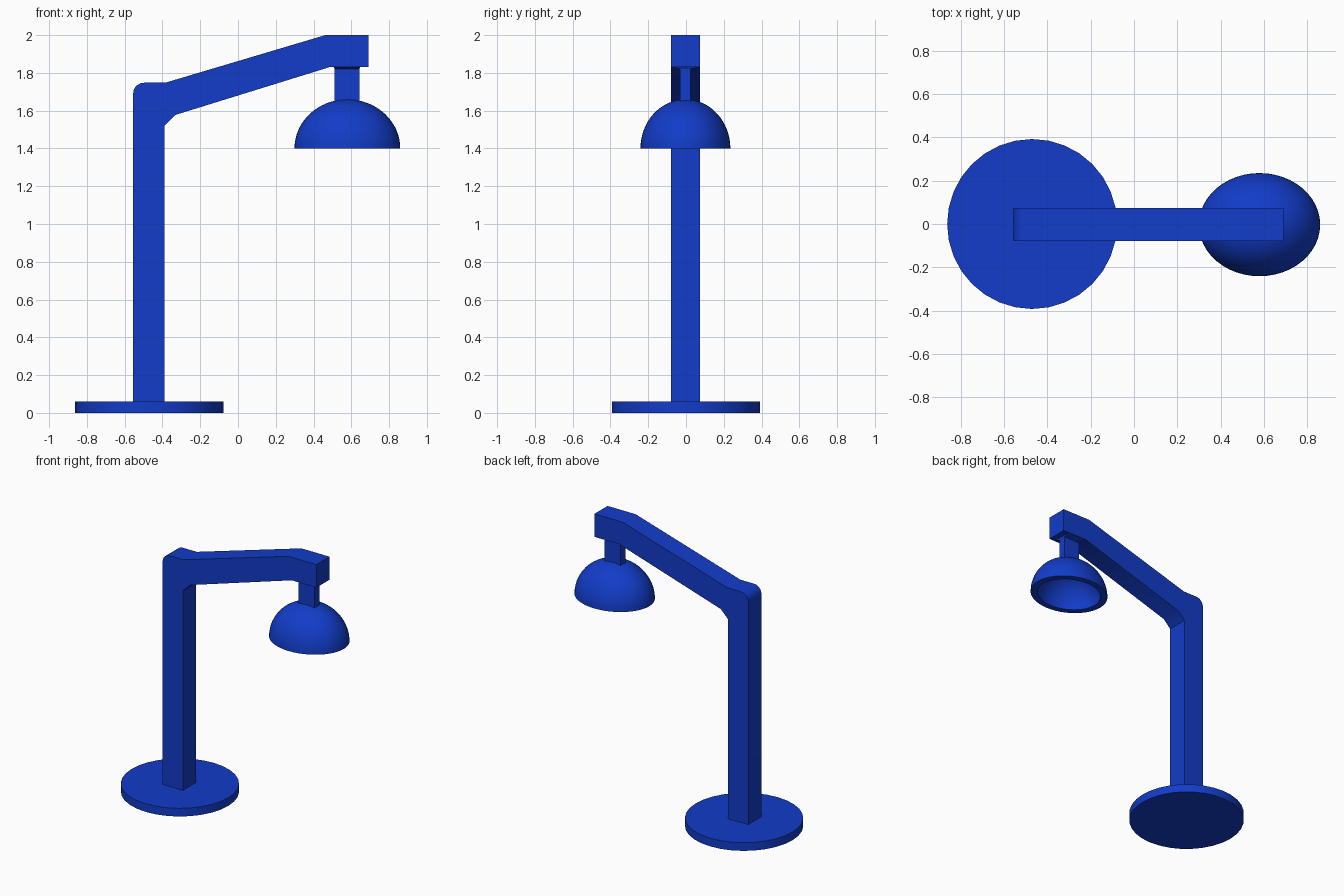
import bpy, bmesh, math

if "Cube" in bpy.data.objects:
    bpy.data.objects.remove(bpy.data.objects["Cube"])

blue = bpy.data.materials.new("blue")
blue.diffuse_color = (0.006, 0.045, 0.58, 1)
blue.use_nodes = True
blue.node_tree.nodes["Principled BSDF"].inputs["Base Color"].default_value = blue.diffuse_color
YC = -0.003          # centre line of the arm and shade
HALF = 0.076         # half thickness of the post and arm


def finish(name, bm, smooth=True):
    bmesh.ops.recalc_face_normals(bm, faces=bm.faces)
    mesh = bpy.data.meshes.new(name)
    bm.to_mesh(mesh)
    bm.free()
    mesh.materials.append(blue)
    obj = bpy.data.objects.new(name, mesh)
    bpy.context.collection.objects.link(obj)
    if smooth:
        bpy.ops.object.select_all(action='DESELECT')
        obj.select_set(True)
        bpy.context.view_layer.objects.active = obj
        bpy.ops.object.shade_smooth_by_angle(angle=math.radians(30))
    return obj


def lathe(name, profile, centre, scale, steps):
    """Spin an (r, z) profile around z, then stretch it into an ellipse."""
    bm = bmesh.new()
    verts = [bm.verts.new((r, 0, z)) for r, z in profile]
    edges = [bm.edges.new(p) for p in zip(verts, verts[1:])]
    bmesh.ops.spin(bm, geom=verts + edges, cent=(0, 0, 0), axis=(0, 0, 1),
                   angle=math.tau, steps=steps)
    bmesh.ops.remove_doubles(bm, verts=bm.verts, dist=1e-5)
    bmesh.ops.scale(bm, vec=scale, verts=bm.verts)
    bmesh.ops.translate(bm, vec=centre, verts=bm.verts)
    return finish(name, bm)


# round foot
lathe("base", [(0, 0), (0.392, 0), (0.392, 0.06), (0, 0.06)],
      (-0.47, 0, 0), (1, 1, 1), 32)

# post and sloping arm, one side profile with a rounded back corner
corner = [(-0.497 - 0.058 * math.sin(a), 1.69 + 0.058 * math.cos(a))
          for a in (math.radians(18 * i) for i in range(6))]
profile = corner + [(-0.555, 0.05), (-0.39, 0.05), (-0.39, 1.52), (-0.333, 1.577),
                    (0.49, 1.832), (0.69, 1.832), (0.69, 2.0), (0.462, 2.0),
                    (-0.385, 1.748)]
bm = bmesh.new()
face = bm.faces.new([bm.verts.new((x, YC - HALF, z)) for x, z in profile])
ext = bmesh.ops.extrude_face_region(bm, geom=[face], use_keep_orig=True)
bmesh.ops.translate(bm, vec=(0, 2 * HALF, 0),
                    verts=[g for g in ext["geom"] if isinstance(g, bmesh.types.BMVert)])
finish("post_and_arm", bm)

# flat stem, flared where it meets the arm
bm = bmesh.new()
rings = []
for hx, hy, z in ((0.065, 0.028, 1.64), (0.065, 0.028, 1.82), (0.072, HALF, 1.834)):
    rings.append([bm.verts.new((0.577 + sx * hx, YC + sy * hy, z))
                  for sx, sy in ((-1, -1), (1, -1), (1, 1), (-1, 1))])
for a, b in zip(rings, rings[1:]):
    for i in range(4):
        j = (i + 1) % 4
        bm.faces.new((a[i], a[j], b[j], b[i]))
bm.faces.new(rings[0])
bm.faces.new(rings[-1])
finish("shade_stem", bm, smooth=False)

# hollow oval dome shade
N = 16
angles = [math.pi / 2 * i / N for i in range(N + 1)]
outer = [(math.sin(a), 0.26 * math.cos(a)) for a in angles]
inner = [(0.82 * math.sin(a), 0.215 * math.cos(a)) for a in reversed(angles)]
lathe("lamp_shade", outer + inner, (0.579, YC, 1.4), (0.28, 0.238, 1), 48)
